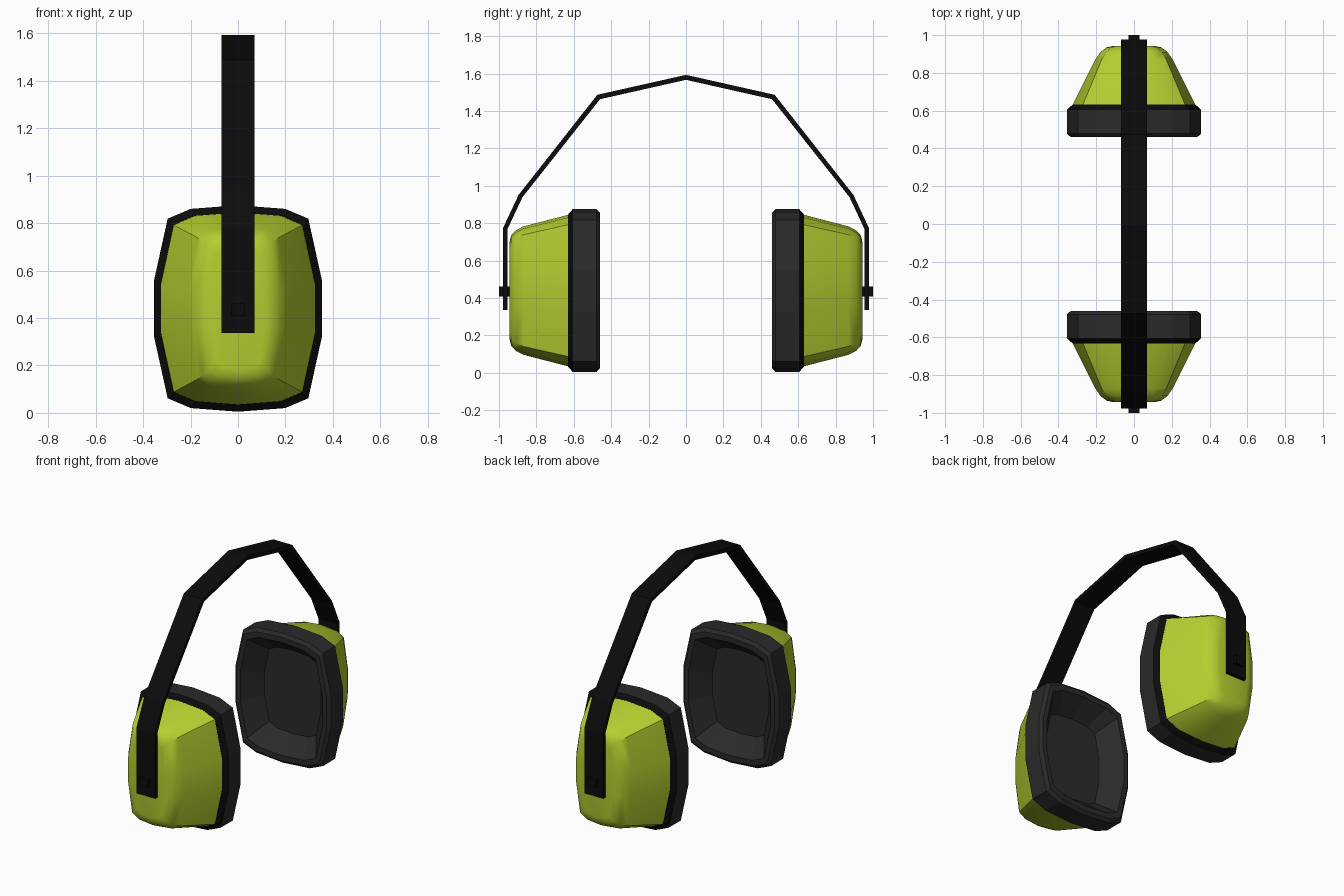
import bpy, bmesh
from mathutils import Vector

if "Cube" in bpy.data.objects:
    bpy.data.objects.remove(bpy.data.objects["Cube"])


def material(name, rgb):
    m = bpy.data.materials.new(name)
    m.diffuse_color = (*rgb, 1)
    m.use_nodes = True
    m.node_tree.nodes["Principled BSDF"].inputs["Base Color"].default_value = m.diffuse_color
    return m


GREEN = material("lime_green", (0.47, 0.61, 0.03))
GREY = material("dark_grey", (0.023, 0.023, 0.023))
BLACK = material("black", (0.0035, 0.0035, 0.0035))

# Shared ear cup outline, half-size (1, 1), centred on CZ
HALF = [(0, 1), (.56, .965), (.835, .87), (1, .26)]
OUTLINE = (HALF + [(x, -z) for x, z in HALF[::-1]]
           + [(-x, -z) for x, z in HALF[1:]] + [(-x, z) for x, z in HALF[:0:-1]])
CZ = 0.44


def finish(name, bm, mat, mirror=True, smooth=None):
    bmesh.ops.recalc_face_normals(bm, faces=bm.faces)
    me = bpy.data.meshes.new(name)
    bm.to_mesh(me)
    bm.free()
    me.materials.append(mat)
    ob = bpy.data.objects.new(name, me)
    bpy.context.collection.objects.link(ob)
    if mirror:
        mod = ob.modifiers.new("other_side", 'MIRROR')
        mod.use_axis = (False, True, False)
    if smooth:
        bpy.ops.object.select_all(action='DESELECT')
        ob.select_set(True)
        bpy.context.view_layer.objects.active = ob
        bpy.ops.object.shade_smooth_by_angle(angle=smooth)
    return ob


def loft(name, rings, mat, smooth=None):
    """Skin rings of (distance from centre, half width, half height), capped."""
    bm = bmesh.new()
    loops = [[bm.verts.new((x * hx, -y, CZ + z * hz)) for x, z in OUTLINE]
             for y, hx, hz in rings]
    n = len(OUTLINE)
    for a, b in zip(loops, loops[1:]):
        for i in range(n):
            j = (i + 1) % n
            bm.faces.new((a[i], a[j], b[j], b[i]))
    bm.faces.new(loops[0])
    bm.faces.new(loops[-1])
    return finish(name, bm, mat, smooth=smooth)


# Cushion with a recessed hollow facing the head
loft("ear_cushion", [(.606, .355, .435), (.478, .355, .435), (.46, .335, .415),
                     (.46, .305, .38), (.58, .21, .28)], GREY)

# Black chamfered rim between cushion and shell
loft("cushion_rim", [(.606, .355, .435), (.632, .325, .405)], BLACK)

# Tapered outer shell
loft("cup_shell", [(.63, .325, .405), (.87, .205, .343), (.91, .178, .322),
                   (.935, .145, .295), (.943, .11, .26)], GREEN, smooth=0.7)

# Pivot peg through the band
bm = bmesh.new()
bmesh.ops.create_cube(bm, size=1)
bmesh.ops.scale(bm, vec=(.06, .08, .055), verts=bm.verts)
bmesh.ops.translate(bm, vec=(0, -.96, .435), verts=bm.verts)
finish("pivot_peg", bm, BLACK)

# Headband: centre line offset to both sides and widened along x
side = [(-.966, .337), (-.966, .772), (-.885, .945), (-.467, 1.475)]
path = [Vector(p) for p in side + [(0, 1.58)] + [(-y, z) for y, z in side[::-1]]]
bm = bmesh.new()
sections = []
for i, p in enumerate(path):
    dirs = []
    if i > 0:
        dirs.append((p - path[i - 1]).normalized())
    if i < len(path) - 1:
        dirs.append((path[i + 1] - p).normalized())
    t = sum(dirs, Vector((0, 0))).normalized()
    thick = .013 if 3 <= i <= 5 else .012
    off = Vector((-t.y, t.x)) * thick / t.dot(dirs[0])
    a, b = p + off, p - off
    sections.append([bm.verts.new((x, q.x, q.y))
                     for x, q in ((-.07, a), (.07, a), (.07, b), (-.07, b))])
for s, e in zip(sections, sections[1:]):
    for k in range(4):
        m = (k + 1) % 4
        bm.faces.new((s[k], s[m], e[m], e[k]))
bm.faces.new(sections[0])
bm.faces.new(sections[-1])
finish("headband", bm, BLACK, mirror=False)
